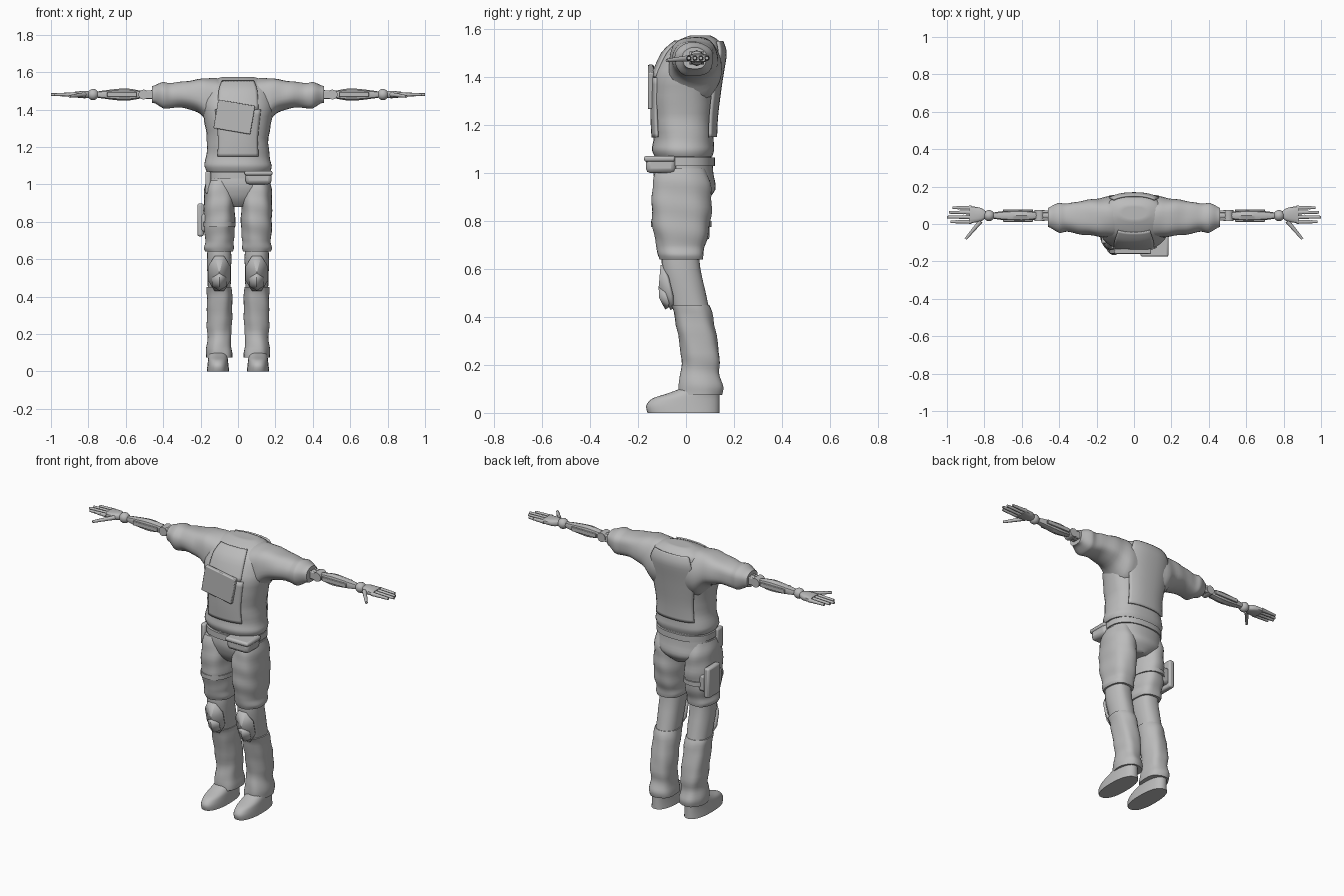
import bpy, bmesh, math
from mathutils import Vector

if "Cube" in bpy.data.objects:
    bpy.data.objects.remove(bpy.data.objects["Cube"], do_unlink=True)

colour = (.5, .5, .5, 1)
grey = bpy.data.materials.new("plain grey")
grey.use_nodes = True
grey.diffuse_color = colour
grey.node_tree.nodes["Principled BSDF"].inputs["Base Color"].default_value = colour

arm_y, arm_z = .045, 1.48
leg_x = .1


def leg_y(z):
    """Centre of the leg: forward at the thigh, swept back below the knee."""
    t = min(max((.62 - z) / .37, 0), 1)
    return .08 * t * t * (3 - 2 * t) - .02


def finish(name, bm, mirror=False, thickness=0, bevel=0, angle=40):
    bmesh.ops.recalc_face_normals(bm, faces=bm.faces)
    mesh = bpy.data.meshes.new(name)
    bm.to_mesh(mesh)
    bm.free()
    mesh.materials.append(grey)
    part = bpy.data.objects.new(name, mesh)
    bpy.context.collection.objects.link(part)
    bpy.ops.object.select_all(action='DESELECT')
    part.select_set(True)
    bpy.context.view_layer.objects.active = part
    bpy.ops.object.shade_smooth_by_angle(angle=math.radians(angle))
    if thickness:
        solid = part.modifiers.new("thickness", 'SOLIDIFY')
        solid.thickness, solid.offset = thickness, 0
    if bevel:
        rounding = part.modifiers.new("rounding", 'BEVEL')
        rounding.width, rounding.segments = bevel, 2
    if mirror:
        part.modifiers.new("mirror", 'MIRROR').use_mirror_merge = False


def refine(rings):
    """Insert a smooth in-between ring after each ring."""
    result = []
    last = len(rings) - 1
    for i in range(last):
        before, start, end, after = rings[max(i - 1, 0)], rings[i], rings[i + 1], rings[min(i + 2, last)]
        middle = [(9 * (b + c) - a - d) / 16 for a, b, c, d in zip(before, start, end, after)]
        result += [start, middle]
    return result + [rings[last]]


def loft(name, rings, side=0, axis='z', sides=32, power=.85, fold=0, grow=0, arc=None, **options):
    """Skin over rings of (position, centre, first radius, second radius)."""
    rings = refine(refine(rings))
    if not arc:
        # Turn both ends inward so that hems have a lip
        lips = [(t, c, a * .8, b * .8) for t, c, a, b in (rings[0], rings[-1])]
        rings = [lips[0], *rings, lips[1]]
    first, last = arc or (0, 360)
    count = sides + 1 if arc else sides
    bm = bmesh.new()
    rows = []
    for t, centre, width, depth in rings:
        row = []
        for i in range(count):
            angle = math.radians(first + (last - first) * i / sides)
            c, s = math.cos(angle), math.sin(angle)
            wrinkle = 1 + fold * math.sin(3 * angle + 37 * t) * math.cos(2 * angle - 23 * t)
            u = side + (width * wrinkle + grow) * math.copysign(abs(c) ** power, c)
            v = centre + (depth * wrinkle + grow) * math.copysign(abs(s) ** power, s)
            row.append(bm.verts.new((u, v, t) if axis == 'z' else (t, u, v)))
        rows.append(row)
    for low, high in zip(rows, rows[1:]):
        for i in range(sides):
            j = (i + 1) % count
            bm.faces.new((low[i], low[j], high[j], high[i]))
    if not arc:
        bm.faces.new(rows[0])
        bm.faces.new(rows[-1])
    finish(name, bm, **options)


def leg(name, rings, fold):
    loft(name, [(z, leg_y(z), width, depth) for z, width, depth in rings], side=leg_x, fold=fold, mirror=True)


def box(name, centre, size, bevel=.01, tilt=0, mirror=False):
    bm = bmesh.new()
    bmesh.ops.create_cube(bm, size=1)
    c, s = math.cos(tilt), math.sin(tilt)
    for v in bm.verts:
        x, y, z = (a * b for a, b in zip(v.co, size))
        v.co = Vector(centre) + Vector((x * c - z * s, y, x * s + z * c))
    finish(name, bm, bevel=bevel, mirror=mirror)


def rod(name, start, end, radius, taper=.8):
    bm = bmesh.new()
    start, end = Vector(start), Vector(end)
    bmesh.ops.create_cone(bm, cap_ends=True, segments=10, radius1=radius, radius2=radius * taper,
                          depth=(end - start).length)
    turn = (end - start).to_track_quat('Z', 'Y')
    for v in bm.verts:
        v.co = turn @ v.co + (start + end) / 2
    finish(name, bm, mirror=True)


def knee_plate(name, middle, width, height, sides, lift):
    """Faceted pad that follows the front of the leg."""
    bm = bmesh.new()
    ring = []
    for i in range(sides):
        angle = math.tau * (i + .5) / sides
        x, z = width * math.cos(angle), middle + height * math.sin(angle)
        ring.append(bm.verts.new((leg_x + x, leg_y(z) - lift + abs(x) / 2, z)))
    peak = bm.verts.new((leg_x, leg_y(middle) - lift - .01, middle))
    for i, v in enumerate(ring):
        bm.faces.new((peak, v, ring[(i + 1) % sides]))
    finish(name, bm, mirror=True, thickness=.015, angle=20)


# Jacket body, closed at the neck, with raised panels
torso = [(1.07, -.01, .17, .12), (1.1, -.01, .18, .13), (1.15, -.01, .17, .125), (1.25, -.01, .165, .13),
         (1.4, 0, .19, .14), (1.5, .03, .18, .125), (1.55, .05, .15, .09), (1.575, .06, .08, .04)]
loft("jacket_body", torso, fold=.02)
loft("jacket_back_panel", torso[2:7], arc=(50, 130), sides=12, grow=.01, thickness=.01)
loft("jacket_neck_bib", torso[4:7], arc=(-120, -60), sides=12, grow=.004, thickness=.01)
loft("jacket_front_panel", torso[2:5], arc=(-125, -55), sides=12, grow=.004, thickness=.01)
box("chest_pocket", (-.02, -.147, 1.36), (.2, .025, .155), .005, tilt=-.17)

# Sleeves blending into the shoulders
loft("sleeves", [(.06, 1.42, .11, .13), (.14, 1.44, .11, .13), (.2, 1.47, .1, .095), (.28, 1.48, .09, .072),
                 (.36, 1.475, .075, .067), (.4, 1.475, .08, .07), (.44, 1.48, .06, .05), (.46, 1.48, .05, .045)],
     side=.035, axis='x', fold=.04, mirror=True)

# Mechanical elbows and forearms
for label, offset in (("front", -.02), ("back", .02)):
    box(f"{label}_elbow_fork", (.48, arm_y + offset, arm_z), (.07, .015, .045), .005, mirror=True)
    box(f"{label}_forearm_rail", (.62, arm_y + offset * 1.4, arm_z), (.16, .01, .025), .003, mirror=True)
rod("elbow_core", (.45, arm_y, arm_z), (.53, arm_y, arm_z), .024)
rod("elbow_pin", (.505, arm_y - .03, arm_z), (.505, arm_y + .03, arm_z), .027, taper=1)
loft("forearms", [(.52, arm_z, .02, .02), (.6, arm_z, .03, .033), (.7, arm_z, .024, .024), (.76, arm_z, .015, .015)],
     side=arm_y, axis='x', sides=8, mirror=True)
wrist = bmesh.new()
bmesh.ops.create_uvsphere(wrist, u_segments=16, v_segments=10, radius=.03)
bmesh.ops.translate(wrist, verts=wrist.verts, vec=(.775, arm_y, arm_z))
finish("wrist_ball", wrist, mirror=True)

# Hands
loft("palms", [(.79, arm_z, .015, .015), (.82, arm_z, .036, .02), (.88, arm_z, .046, .014)],
     side=.05, axis='x', sides=16, power=.7, mirror=True)
for finger, tip in enumerate((.98, 1, .99, .97)):
    y = .012 + finger * .025
    step = (tip - .87) / 3
    for joint in range(3):
        x = .87 + joint * step
        rod(f"finger_{finger}_joint_{joint}", (x, y, arm_z), (x + step, y, arm_z), .012 - joint * .0015)
root, tip = Vector((.82, .015, arm_z)), Vector((.9, -.08, arm_z - .01))
for joint in range(3):
    rod(f"thumb_joint_{joint}", root.lerp(tip, joint / 3), root.lerp(tip, (joint + 1) / 3), .013 - joint * .002)

# Hips, belt and trousers
loft("hips", [(.88, 0, .05, .08), (.93, 0, .15, .12), (1, -.01, .165, .125), (1.09, -.01, .155, .115)], fold=.02)
loft("belt", [(1.03, -.01, .17, .13), (1.065, -.01, .17, .13)])
leg("thighs", [(1.02, .07, .1), (.96, .08, .12), (.88, .082, .125), (.8, .083, .122), (.73, .08, .11),
               (.69, .075, .1), (.66, .08, .095), (.64, .073, .09)], fold=.04)
leg("knees", [(.68, .06, .075), (.6, .065, .08), (.42, .06, .075)], fold=.02)
leg("trouser_legs", [(.45, .067, .08), (.4, .068, .08), (.25, .067, .08), (.17, .062, .08),
                     (.11, .07, .093), (.075, .07, .09)], fold=.05)

# Knee pads
knee_plate("knee_pad", middle=.525, width=.06, height=.1, sides=8, lift=.09)
knee_plate("knee_cap", middle=.48, width=.04, height=.045, sides=6, lift=.1)

# Shoes, with the heel in line and the toe sloping back
loft("shoes", [(z, .14 - length, .06 - z / 9, length) for z, length in
               ((0, .15), (.03, .153), (.06, .14), (.08, .11), (.11, .07))], side=.107, mirror=True)

# Belt pouches and thigh holster
box("left_belt_pouch", (.11, -.105, 1.035), (.14, .125, .07), .02)
box("left_pouch_flap", (.11, -.11, 1.06), (.15, .13, .025))
box("right_belt_pouch", (-.16, -.075, 1.01), (.03, .06, .12))
box("holster_plate", (-.2, .04, .81), (.035, .115, .175))
box("holster_body", (-.165, .01, .795), (.06, .15, .1), .015)
loft("holster_strap", [(.775, -.02, .087, .127), (.8, -.02, .087, .127)], side=-leg_x)
